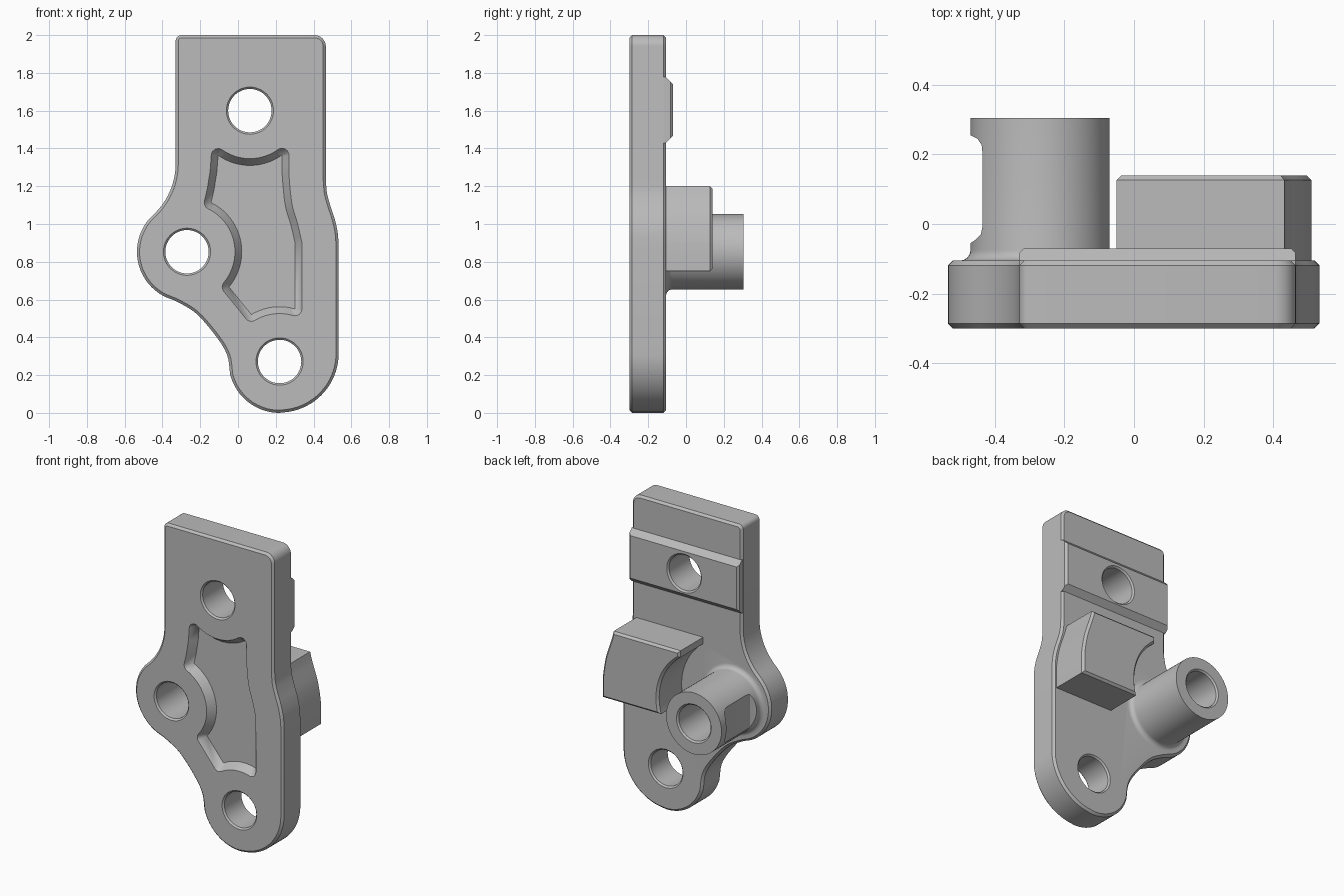
import bpy, bmesh, math
from mathutils import Vector

if "Cube" in bpy.data.objects:
    bpy.data.objects.remove(bpy.data.objects["Cube"])

grey = bpy.data.materials.new("machined_grey")
grey.diffuse_color = (0.5, 0.5, 0.5, 1)
grey.use_nodes = True
grey.node_tree.nodes["Principled BSDF"].inputs["Base Color"].default_value = grey.diffuse_color


def arc(cx, cz, r, a0, a1, n=16):
    return [(cx + r * math.cos(math.radians(a0 + (a1 - a0) * i / n)),
             cz + r * math.sin(math.radians(a0 + (a1 - a0) * i / n))) for i in range(n + 1)]


def smooth(pts, n=5):
    """Catmull-Rom curve through the points."""
    p = [Vector(q) for q in pts]
    p = [2 * p[0] - p[1]] + p + [2 * p[-1] - p[-2]]
    out = []
    for a, b, c, d in zip(p, p[1:], p[2:], p[3:]):
        for i in range(n):
            t = i / n
            v = (2 * b + (c - a) * t + (2 * a - 5 * b + 4 * c - d) * t * t
                 + (3 * b - a - 3 * c + d) * t ** 3) / 2
            out.append((v.x, v.y))
    return out + [tuple(pts[-1])]


def with_normals(pts, fan=False):
    """Outward mitre normals; sharp corners optionally become a rounded fan."""
    p = []
    for q in pts:
        v = Vector(q)
        if not p or (v - p[-1]).length > 0.004:
            p.append(v)
    if (p[0] - p[-1]).length < 0.004:
        p.pop()
    n = len(p)
    area = sum(p[i - 1].x * p[i].y - p[i - 1].y * p[i].x for i in range(n))
    s = 1 if area > 0 else -1
    res = []
    for i in range(n):
        d0 = (p[i] - p[i - 1]).normalized()
        d1 = (p[(i + 1) % n] - p[i]).normalized()
        n0, n1 = Vector((d0.y, -d0.x)) * s, Vector((d1.y, -d1.x)) * s
        if fan and n0.dot(n1) < 0.85:
            res += [(p[i], n0.lerp(n1, k / 6).normalized()) for k in range(7)]
        else:
            m = (n0 + n1).normalized()
            res.append((p[i], m / max(m.dot(n0), 0.5)))
    return res


def loft(name, rings):
    """Closed solid through rings of 3D points."""
    bm = bmesh.new()
    vs = [[bm.verts.new(c) for c in r] for r in rings]
    n = len(vs[0])
    for a, b in zip(vs, vs[1:]):
        for i in range(n):
            j = (i + 1) % n
            bm.faces.new((a[i], a[j], b[j], b[i]))
    bm.faces.new(vs[0])
    bm.faces.new(vs[-1])
    bmesh.ops.remove_doubles(bm, verts=bm.verts[:], dist=1e-5)
    bmesh.ops.recalc_face_normals(bm, faces=bm.faces[:])
    if bm.calc_volume(signed=True) < 0:
        bmesh.ops.reverse_faces(bm, faces=bm.faces[:])
    me = bpy.data.meshes.new(name)
    bm.to_mesh(me)
    bm.free()
    me.materials.append(grey)
    ob = bpy.data.objects.new(name, me)
    bpy.context.scene.collection.objects.link(ob)
    return ob


def plate_shape(name, pts, levels, fan=False):
    """Loft an xz outline through (y, outward offset) levels."""
    pn = with_normals(pts, fan)
    return loft(name, [[(p.x + d * m.x, y, p.y + d * m.y) for p, m in pn] for y, d in levels])


def lathe(name, cx, cz, prof, n=64):
    return loft(name, [[(x, y, z) for x, z in arc(cx, cz, r, 0, 360, n)[:-1]] for r, y in prof])


def volume(me):
    bm = bmesh.new()
    bm.from_mesh(me)
    v = bm.calc_volume(signed=True) if bm.faces else 0
    bm.free()
    return v


def combine(body, other, op):
    """Boolean, keeping the first solver result with a plausible volume."""
    before = volume(body.data)
    for solver in ('EXACT', 'MANIFOLD', 'FLOAT'):
        m = body.modifiers.new(op, 'BOOLEAN')
        m.operation, m.solver, m.object = op, solver, other
        bpy.context.view_layer.update()
        dg = bpy.context.evaluated_depsgraph_get()
        me = bpy.data.meshes.new_from_object(body.evaluated_get(dg))
        body.modifiers.clear()
        ratio = volume(me) / before
        if (1.0 < ratio < 2.0) if op == 'UNION' else (0.7 < ratio < 1.0):
            body.data = me
            break
    bpy.data.objects.remove(other, do_unlink=True)


BOSS, TOP, LOW = (-0.27, 0.853), (0.063, 1.60), (0.22, 0.272)
FRONT, BACK, CH = -0.30, -0.105, 0.014

# main plate outline, anticlockwise from the top left corner
outline = arc(-0.30, 1.97, 0.03, 90, 180, 6)
outline += arc(-0.699, 1.32, 0.369, 0, -47.4, 12)
outline += arc(*BOSS, 0.265, 132.6, 245, 28)
outline += smooth([(-0.382, 0.613), (-0.31, 0.582), (-0.217, 0.522), (-0.116, 0.405),
                   (-0.058, 0.307), (-0.041, 0.20)])
outline += arc(0.22, 0.27, 0.27, 195, 270, 16)
outline += arc(0.22, 0.315, 0.313, 270, 360, 20)
outline += smooth([(0.533, 0.89), (0.527, 0.96), (0.511, 1.03), (0.488, 1.10),
                   (0.471, 1.165), (0.465, 1.233)])
outline += arc(0.405, 1.94, 0.06, 0, 90, 8)
body = plate_shape("bracket_body", outline,
                   [(FRONT, -CH), (FRONT + CH, 0), (BACK - CH, 0), (BACK, -CH)])

# raised band across the back
band = []
for y, dx, dz in ((-0.15, 0, 0), (BACK, 0, 0), (-0.083, 0, 0.022), (-0.07, 0.013, 0.035)):
    x0, x1, z0, z1 = -0.3295 + dx, 0.4645 - dx, 1.43 + dz, 1.777 - dz
    band.append([(x0, y, z0), (x1, y, z0), (x1, y, z1), (x0, y, z1)])
combine(body, loft("back_band", band), 'UNION')

# stop block, hollowed around the boss
block = [(-0.05, 1.20)] + arc(*BOSS, 0.375, 54, -16, 24)
block += [(0.51, 0.75)] + smooth([(0.51, 0.89), (0.50, 0.96), (0.485, 1.03),
                                  (0.462, 1.10), (0.445, 1.15), (0.432, 1.20)], 3)
combine(body, plate_shape("stop_block", block, [(-0.15, 0), (0.126, 0), (0.14, -CH)]), 'UNION')

# hollow post with a filleted root and a relief on its outer side
fillet = [(0.23 - 0.03 * math.sin(math.radians(a)), -0.075 - 0.03 * math.cos(math.radians(a)))
          for a in range(0, 91, 15)]
post = lathe("post", *BOSS, [(0.23, -0.15)] + fillet + [(0.2, 0.305)])
relief = [(-0.6, 0.26), (-0.47, 0.255), (-0.45, 0.245), (-0.438, 0.228), (-0.435, 0.20),
          (-0.435, -0.005), (-0.44, -0.03), (-0.455, -0.045), (-0.47, -0.055), (-0.6, -0.055)]
combine(post, loft("relief_cutter", [[(x, y, z) for x, y in relief] for z in (0.6, 1.1)]),
        'DIFFERENCE')
combine(body, post, 'UNION')

# chamfered through holes
for (cx, cz), back in ((BOSS, 0.305), (TOP, -0.07), (LOW, BACK)):
    prof = [(0.175, FRONT - 0.05), (0.115, FRONT + 0.01), (0.115, back - 0.01), (0.175, back + 0.05)]
    combine(body, lathe("hole_cutter", cx, cz, prof, 48), 'DIFFERENCE')

# sloped-wall pocket in the front, its sides following the three holes
pocket = arc(*TOP, 0.29, 234.5, 306, 14)
pocket += smooth([(0.234, 1.36), (0.234, 1.26), (0.25, 1.10), (0.28, 0.995),
                  (0.302, 0.90)], 4)
pocket += arc(*LOW, 0.29, 73.5, 121, 10)
pocket += arc(*BOSS, 0.29, -40, 64, 20)
pocket += [(-0.127, 1.18), (-0.112, 1.275)]
combine(body, plate_shape("pocket_cutter", pocket,
                          [(-0.25, 0), (-0.31, 0.0432)], True), 'DIFFERENCE')

# smooth curved walls, sharp machined edges
body.data.shade_smooth()
body.data.set_sharp_from_angle(angle=math.radians(28))
